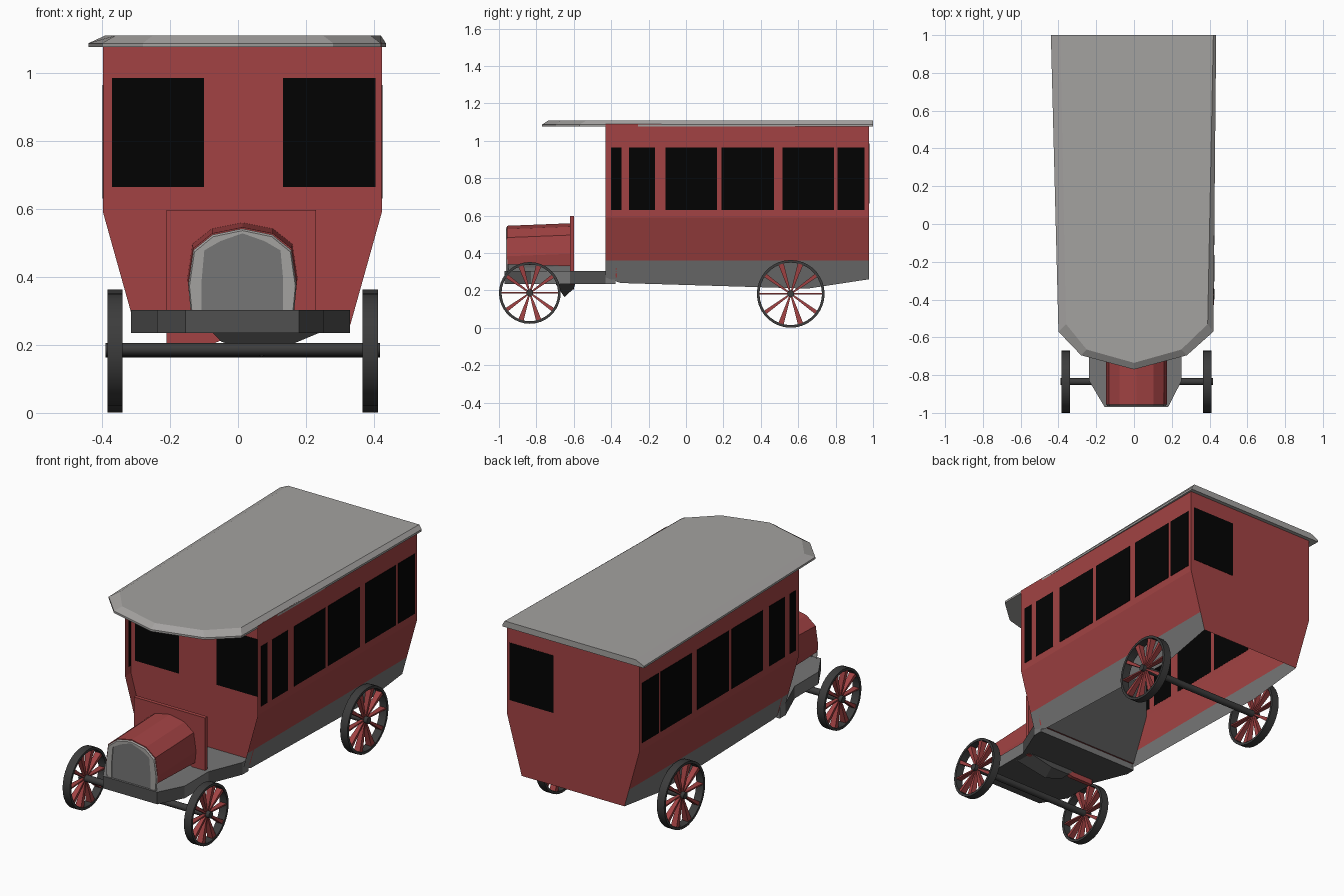
import bpy, bmesh, math
from mathutils import Matrix

if "Cube" in bpy.data.objects:
    bpy.data.objects.remove(bpy.data.objects["Cube"])

def material(name, r, g, b):
    m = bpy.data.materials.new(name)
    m.diffuse_color = (r, g, b, 1)
    m.use_nodes = True
    m.node_tree.nodes["Principled BSDF"].inputs["Base Color"].default_value = m.diffuse_color
    return m

RED = material("red paint", 0.36, 0.055, 0.056)
LIGHT = material("light grey", 0.37, 0.36, 0.35)
MID = material("mid grey", 0.18, 0.18, 0.18)
DARK = material("dark grey", 0.08, 0.08, 0.08)
TYRE = material("charcoal", 0.045, 0.045, 0.045)
BLACK = material("window black", 0.0008, 0.0008, 0.0008)
CX = 0.013  # the vehicle sits slightly off the centre line

def finish(name, bm, mats, rule=None):
    bmesh.ops.recalc_face_normals(bm, faces=bm.faces[:])
    bm.normal_update()
    if rule:
        for f in bm.faces:
            f.material_index = rule(f)
    me = bpy.data.meshes.new(name)
    bm.to_mesh(me)
    bm.free()
    for m in mats:
        me.materials.append(m)
    ob = bpy.data.objects.new(name, me)
    bpy.context.collection.objects.link(ob)
    return ob

def loft(name, rings, mats, rule=None, cap=True):
    """Join equal closed rings of points, capping both ends."""
    bm = bmesh.new()
    vs = [[bm.verts.new(p) for p in ring] for ring in rings]
    n = len(rings[0])
    for a, b in zip(vs, vs[1:]):
        for i in range(n):
            j = (i + 1) % n
            bm.faces.new((a[i], a[j], b[j], b[i]))
    if cap:
        bm.faces.new(vs[0])
        bm.faces.new(vs[-1])
    return finish(name, bm, mats, rule)

def box(name, lo, hi, mat):
    ring = lambda z: [(lo[0], lo[1], z), (hi[0], lo[1], z), (hi[0], hi[1], z), (lo[0], hi[1], z)]
    return loft(name, [ring(lo[2]), ring(hi[2])], [mat])

def smooth(ob):
    bpy.ops.object.select_all(action='DESELECT')
    ob.select_set(True)
    bpy.context.view_layer.objects.active = ob
    bpy.ops.object.shade_smooth_by_angle(angle=math.radians(35))

def rod(name, r, x0, x1, y, z, mat, seg=16):
    ring = lambda x: [(x, y + r * math.cos(2 * math.pi * i / seg),
                       z + r * math.sin(2 * math.pi * i / seg)) for i in range(seg)]
    smooth(loft(name, [ring(x0), ring(x1)], [mat]))

# ---- passenger body: hollow red shell flaring to the waist, grey skirt, open below
FRONT = -0.378  # front wall is set back between the side walls

def half_width(z):
    return 0.41 if z >= 0.59 else 0.41 - 0.28 * (0.59 - z)

def section(y, zb):
    zs = (zb, 0.36, 0.59, 1.09)
    return ([(CX - half_width(z), y, z) for z in zs], [(CX + half_width(z), y, z) for z in zs])

bm = bmesh.new()
rows = [[[bm.verts.new(p) for p in side] for side in section(y, zb)]
        for y, zb in ((-0.43, 0.27), (-0.35, 0.24), (0.65, 0.21), (0.978, 0.26))]
for (l0, r0), (l1, r1) in zip(rows, rows[1:]):
    for i in range(3):
        bm.faces.new((l0[i], l0[i + 1], l1[i + 1], l1[i]))
        bm.faces.new((r0[i], r1[i], r1[i + 1], r0[i + 1]))
bm.faces.new(rows[-1][0] + rows[-1][1][::-1])
finish("body", bm, [RED, MID],
       lambda f: 1 if abs(f.normal.x) > 0.5 and f.calc_center_median().z < 0.36 else 0)

# front wall, red outside and dark inside
def wall_ring(y):
    l, r = section(y, 0.27)
    return l + r[::-1]
loft("front_wall", [wall_ring(FRONT), wall_ring(FRONT + 0.008)], [RED, DARK],
     lambda f: 1 if f.normal.y > 0.5 else 0)

# ---- windows as thin plates
T = 0.002
for y0, y1 in ((-0.40, -0.345), (-0.305, -0.165), (-0.11, 0.165),
               (0.19, 0.47), (0.515, 0.79), (0.81, 0.955)):
    for s, side in ((-1, "left"), (1, "right")):
        xs = sorted((CX + s * 0.409, CX + s * (0.41 + T)))
        box(side + "_window", (xs[0], y0, 0.63), (xs[1], y1, 0.965), BLACK)
for x0, x1 in ((-0.37, -0.10), (0.133, 0.405)):
    box("front_window", (x0, FRONT - T, 0.665), (x1, FRONT + 0.001, 0.985), BLACK)
box("rear_window", (0.133, 0.977, 0.665), (0.405, 0.978 + T, 0.985), BLACK)

# ---- roof with a sloping brim and pointed front canopy
brim = [(-0.44, 1.0), (-0.40, -0.57), (-0.28, -0.695), (0.0, -0.77),
        (0.28, -0.695), (0.42, -0.57), (0.435, 1.0)]
crown = [(-0.39, 1.0), (-0.36, -0.53), (-0.25, -0.665), (0.0, -0.735),
         (0.25, -0.665), (0.39, -0.53), (0.42, 1.0)]
loft("roof", [[(x, y, 1.076) for x, y in brim], [(x, y, 1.087) for x, y in brim],
              [(x, y, 1.11) for x, y in crown]], [LIGHT])

# ---- chassis nose: tapered slab under the bonnet
nose = [(-0.155, -0.97), (0.18, -0.97), (0.252, -0.83), (0.252, -0.62),
        (0.33, -0.43), (0.33, FRONT), (-0.315, FRONT), (-0.315, -0.43),
        (-0.238, -0.62), (-0.238, -0.83)]
loft("chassis_nose", [[(x, y, 0.235) for x, y in nose], [(x, y, 0.303) for x, y in nose]],
     [MID, DARK], lambda f: 1 if f.normal.y < -0.3 or f.normal.z < -0.5 else 0)
# small wedge bracket below the nose
loft("under_bracket",
     [[(-0.08, -0.70, 0.24), (-0.08, -0.59, 0.24), (-0.05, -0.60, 0.21), (-0.05, -0.66, 0.21)],
      [(0.25, -0.70, 0.24), (0.25, -0.59, 0.24), (0.07, -0.60, 0.21), (0.07, -0.65, 0.165)]], [DARK])

# ---- bonnet, radiator and bulkhead
arch = [(-0.155, 0.0), (-0.162, 0.385), (-0.147, 0.485), (-0.09, 0.53), (0.0, 0.548),
        (0.09, 0.53), (0.147, 0.485), (0.162, 0.385), (0.155, 0.0)]
core = [(-0.12, 0.0), (-0.12, 0.39), (-0.112, 0.478), (-0.065, 0.505), (0.0, 0.528),
        (0.065, 0.505), (0.112, 0.478), (0.12, 0.39), (0.12, 0.0)]

def arch_ring(y, s, dz, zb, pts=arch):
    return [(CX + x * s, y, max(z + dz, zb)) for x, z in pts]

loft("bonnet", [arch_ring(-0.956, 0.99, -0.002, 0.34), arch_ring(-0.60, 1.0, 0.012, 0.33)], [RED])
loft("bonnet_sill", [arch_ring(-0.95, 0.96, -0.21, 0.30), arch_ring(-0.60, 0.99, -0.20, 0.30)], [MID])
# radiator surround is a ring round a recessed core
loft("radiator_surround", [arch_ring(-0.954, 0.985, -0.005, 0.302), arch_ring(-0.963, 0.96, -0.012, 0.302),
                           arch_ring(-0.963, 1, 0, 0.302, core), arch_ring(-0.957, 1, 0, 0.302, core)],
     [LIGHT], cap=False)
loft("radiator_core", [arch_ring(-0.959, 1, 0, 0.302, core), arch_ring(-0.95, 1, 0, 0.302, core)], [MID])
loft("bulkhead", [[(-0.21, y, 0.205), (-0.07, y, 0.205), (0.0, y, 0.232), (0.23, y, 0.232),
                   (0.23, y, 0.597), (-0.21, y, 0.597)] for y in (-0.62, -0.598)], [RED])

# ---- wheels
def wheel(name, x, y, z, r):
    hw, seg, t = 0.0225, 36, 0.014
    # tyre: a closed hoop with a rectangular section
    bm = bmesh.new()
    prof = [(-hw, r), (hw, r), (hw, r - t), (-hw, r - t)]
    rings = []
    for i in range(seg):
        a = 2 * math.pi * i / seg
        rings.append([bm.verts.new((x + dx, y + q * math.cos(a), z + q * math.sin(a))) for dx, q in prof])
    for i in range(seg):
        p, q = rings[i], rings[(i + 1) % seg]
        for k in range(4):
            bm.faces.new((p[k], p[(k + 1) % 4], q[(k + 1) % 4], q[k]))
    smooth(finish(name + "_tyre", bm, [TYRE]))
    # spokes: blades widening towards the rim, broadest near the vertical
    bm = bmesh.new()
    for i in range(10):
        a = math.radians(18 + 36 * i)
        wide = 0.008 + 0.022 * abs(math.cos(a))
        geo = bmesh.ops.create_cube(bm, size=1)["verts"]
        for v in geo:
            outer = v.co.z > 0
            v.co.x *= 0.036 if outer else 0.016
            v.co.y *= wide if outer else 0.008
            v.co.z = r - t if outer else 0.012
        m = Matrix.Translation((x, y, z)) @ Matrix.Rotation(a, 4, 'X')
        bmesh.ops.transform(bm, matrix=m, verts=geo)
    finish(name + "_spokes", bm, [RED])

for label, y, z, r in (("front", -0.835, 0.187, 0.165), ("rear", 0.56, 0.182, 0.181)):
    rod(label + "_axle", 0.0185, -0.39, 0.417, y, z, TYRE)
    wheel(label + "_left", -0.3615, y, z, r)
    wheel(label + "_right", 0.3885, y, z, r)
